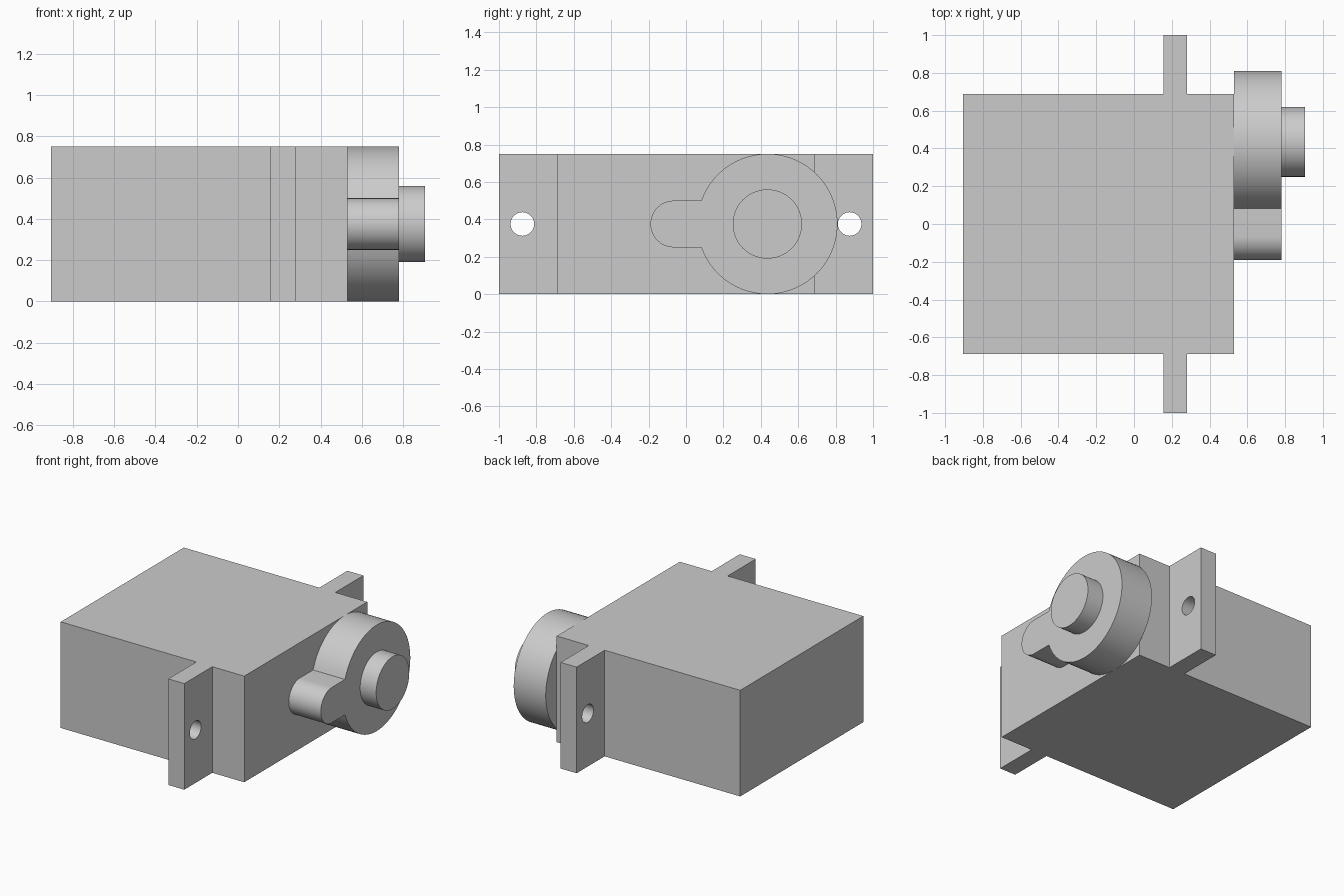
import bpy
import bmesh
from math import asin, cos, pi, radians, sin
from mathutils import Vector

cube = bpy.data.objects.get("Cube")
if cube:
    bpy.data.objects.remove(cube, do_unlink=True)

GREY = (0.6, 0.6, 0.6, 1)
grey = bpy.data.materials.new("plain grey")
grey.use_nodes = True
grey.diffuse_color = GREY
grey.node_tree.nodes["Principled BSDF"].inputs["Base Color"].default_value = GREY

MID_Z = 0.375


def extrude_outline(name, points, direction):
    """Solid made by sweeping a closed outline along a direction."""
    bm = bmesh.new()
    face = bm.faces.new([bm.verts.new(p) for p in points])
    swept = bmesh.ops.extrude_face_region(bm, geom=[face], use_keep_orig=True)
    verts = [v for v in swept["geom"] if isinstance(v, bmesh.types.BMVert)]
    bmesh.ops.translate(bm, verts=verts, vec=Vector(direction))
    bmesh.ops.recalc_face_normals(bm, faces=bm.faces)
    mesh = bpy.data.meshes.new(name)
    bm.to_mesh(mesh)
    bm.free()
    mesh.materials.append(grey)
    obj = bpy.data.objects.new(name, mesh)
    bpy.context.collection.objects.link(obj)
    return obj


def arc(y, r, start, end, steps):
    """Points (y, z) along an arc at mid height."""
    angles = [start + (end - start) * i / steps for i in range(steps + 1)]
    return [(y + r * cos(a), MID_Z + r * sin(a)) for a in angles]


def disc(name, y, r, x0, x1, steps=64):
    ring = arc(y, r, 0, 2 * pi, steps)[:-1]
    return extrude_outline(name, [(x0, *p) for p in ring], (x1 - x0, 0, 0))


def smooth(obj):
    bpy.ops.object.select_all(action="DESELECT")
    obj.select_set(True)
    bpy.context.view_layer.objects.active = obj
    bpy.ops.object.shade_smooth_by_angle(angle=radians(30))


# Case with a mounting tab on each side
BACK, FACE, SIDE = -0.905, 0.53, 0.687
TAB_IN, TAB_OUT, TAB_END = 0.155, 0.28, 1
half = [(FACE, SIDE), (TAB_OUT, SIDE), (TAB_OUT, TAB_END),
        (TAB_IN, TAB_END), (TAB_IN, SIDE), (BACK, SIDE)]
outline = half + [(x, -y) for x, y in reversed(half)]
case = extrude_outline("servo_case", [(x, y, 0) for x, y in outline],
                       (0, 0, 2 * MID_Z))

# Screw holes through the tabs
for side, label in ((1, "back"), (-1, "front")):
    cutter = disc(label + "_hole_cutter", side * 0.875, 0.063, 0.1, 0.35, 40)
    cutter.hide_render = True
    cutter.hide_viewport = True
    cutter.display_type = "WIRE"
    hole = case.modifiers.new(label + "_screw_hole", "BOOLEAN")
    hole.operation = "DIFFERENCE"
    hole.solver = "EXACT"
    hole.object = cutter

# Gear housing: large round with a small rounded lobe
AXIS_Y, BIG_R, LOBE_Y, LOBE_R = 0.435, 0.375, -0.065, 0.125
GEAR_X = 0.78
meet = asin(LOBE_R / BIG_R)
keyhole = (arc(AXIS_Y, BIG_R, meet - pi, pi - meet, 72)
           + arc(LOBE_Y, LOBE_R, pi / 2, 3 * pi / 2, 24))
housing = extrude_outline("gear_housing", [(FACE, *p) for p in keyhole],
                          (GEAR_X - FACE, 0, 0))

# Output shaft
shaft = disc("output_shaft", AXIS_Y, 0.185, GEAR_X, 0.905)

for part in (case, housing, shaft):
    smooth(part)
